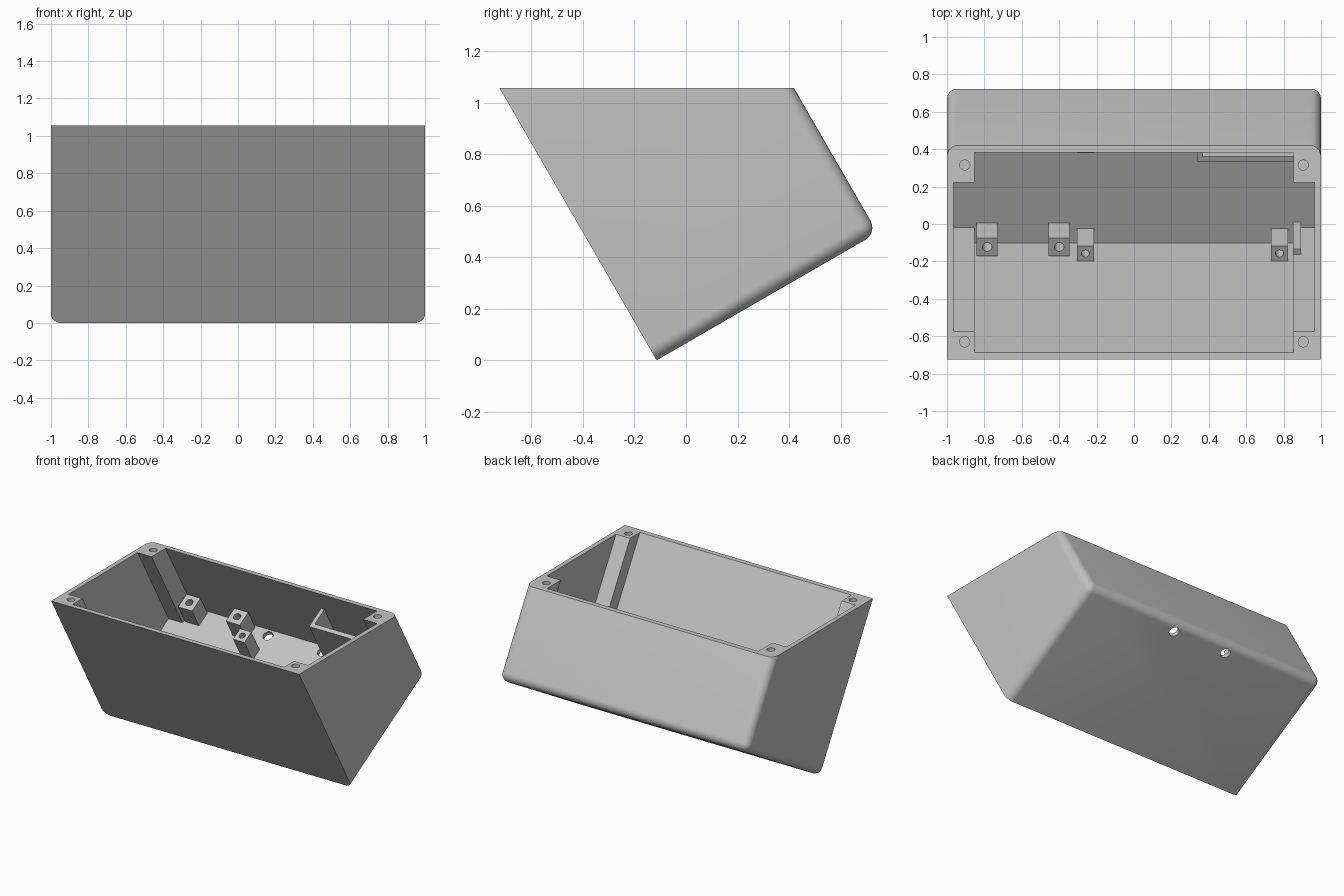
import bpy, bmesh, math
from mathutils import Matrix, Vector

if "Cube" in bpy.data.objects:
    bpy.data.objects.remove(bpy.data.objects["Cube"])

HEIGHT = 1.056    # height of the horizontal rim
DEPTH = 0.99      # along the tilted floor
WALL = 0.032
ROUND = 0.055
INNER_X = 0.966
POST_X = 0.853
# Tilted frame: x across, u along the floor, v up from the floor
TILT = Matrix.Translation((0, -0.114, 0)) @ Matrix.Rotation(math.radians(30), 4, 'X')

grey = bpy.data.materials.new("plain_grey")
grey.use_nodes = True
colour = (0.55, 0.55, 0.55, 1)
grey.diffuse_color = colour
grey.node_tree.nodes["Principled BSDF"].inputs["Base Color"].default_value = colour


def make_object(name, bm, frame=TILT):
    bm.transform(frame)
    bmesh.ops.recalc_face_normals(bm, faces=bm.faces)
    mesh = bpy.data.meshes.new(name)
    bm.to_mesh(mesh)
    bm.free()
    mesh.materials.append(grey)
    ob = bpy.data.objects.new(name, mesh)
    bpy.context.collection.objects.link(ob)
    return ob


def box_mesh(xs, us, vs):
    bm = bmesh.new()
    bmesh.ops.create_cube(bm, size=1)
    for vert in bm.verts:
        vert.co = [a + (b - a) * (c + 0.5) for (a, b), c in zip((xs, us, vs), vert.co)]
    return bm


def box(name, xs, us, vs, frame=TILT):
    return make_object(name, box_mesh(xs, us, vs), frame)


def cylinder(name, centre, radius, length, frame=TILT):
    bm = bmesh.new()
    bmesh.ops.create_cone(bm, cap_ends=True, segments=32, radius1=radius, radius2=radius,
                          depth=length, matrix=Matrix.Translation(centre))
    return make_object(name, bm, frame)


def cut(target, cutters):
    # Subtract the cutters one by one, keep the result, drop the cutters
    for cutter in cutters:
        cutter.hide_render = True
        mod = target.modifiers.new("cut", 'BOOLEAN')
        mod.operation = 'DIFFERENCE'
        mod.solver = 'EXACT'
        mod.object = cutter
    graph = bpy.context.evaluated_depsgraph_get()
    mesh = bpy.data.meshes.new_from_object(target.evaluated_get(graph))
    target.modifiers.clear()
    target.data = mesh
    for cutter in cutters:
        bpy.data.objects.remove(cutter)


def smooth(ob):
    bpy.ops.object.select_all(action='DESELECT')
    ob.select_set(True)
    bpy.context.view_layer.objects.active = ob
    bpy.ops.object.shade_smooth_by_angle(angle=math.radians(30))


# Housing: block rounded along the back, floor and side edges
bm = box_mesh((-1, 1), (0, DEPTH), (0, 1.4))


def is_rounded(edge):
    a, b = (v.co for v in edge.verts)
    mid = (a + b) / 2
    side, back, floor = abs(mid.x) > 0.99, mid.y > DEPTH - 0.01, mid.z < 0.01
    return side + back + floor == 2


bmesh.ops.bevel(bm, geom=[e for e in bm.edges if is_rounded(e)], offset=ROUND,
                segments=8, profile=0.5, affect='EDGES', clamp_overlap=True)
housing = make_object("housing", bm)

# Level rim, cavity that leaves four corner posts, and holes
inner_back = DEPTH - WALL
cutters = [
    box("rim_cutter", (-2, 2), (-2, 2), (HEIGHT, 3), Matrix.Identity(4)),
    box("wide_cavity", (-INNER_X, INNER_X), (0.13, 0.82), (WALL, 2)),
    box("long_cavity", (-POST_X, POST_X), (WALL, inner_back), (WALL, 2.1)),
]
for side in (-1, 1):
    cutters.append(cylinder("floor_hole", (side * 0.22, 0.91, 0), 0.035, 0.3))
    for y in (-0.63, 0.315):
        cutters.append(cylinder("screw_hole", (side * 0.905, y, HEIGHT), 0.027, 0.16,
                                Matrix.Identity(4)))
cut(housing, cutters)
smooth(housing)


# Standoffs on the floor, each with a blind screw hole
def standoff(name, x, u, width, top, radius):
    h = width / 2
    ob = box(name, (x - h, x + h), (u - h, u + h), (WALL - 0.01, top))
    cut(ob, [cylinder("standoff_hole", (x, u, top), radius, 0.2)])
    smooth(ob)


for place, wide_u, narrow_u in (("front", 0.10, 0.077), ("back", 0.89, 0.745)):
    for x in (-0.785, -0.40):
        standoff(place + "_wide_standoff", x, wide_u, 0.112, 0.192, 0.026)
    for x in (-0.26, 0.778):
        standoff(place + "_narrow_standoff", x, narrow_u, 0.092, 0.222, 0.021)

# Small stop beside the front post
box("post_stop", (0.85, 0.893), (0.125, 0.163), (WALL - 0.01, 0.322))

# Pocket formed by two thin walls against the back
box("pocket_front_wall", (0.34, 0.86), (0.80, 0.83), (WALL - 0.01, 0.49))
box("pocket_side_wall", (0.34, 0.367), (0.815, inner_back + 0.01), (WALL - 0.01, 0.49))
